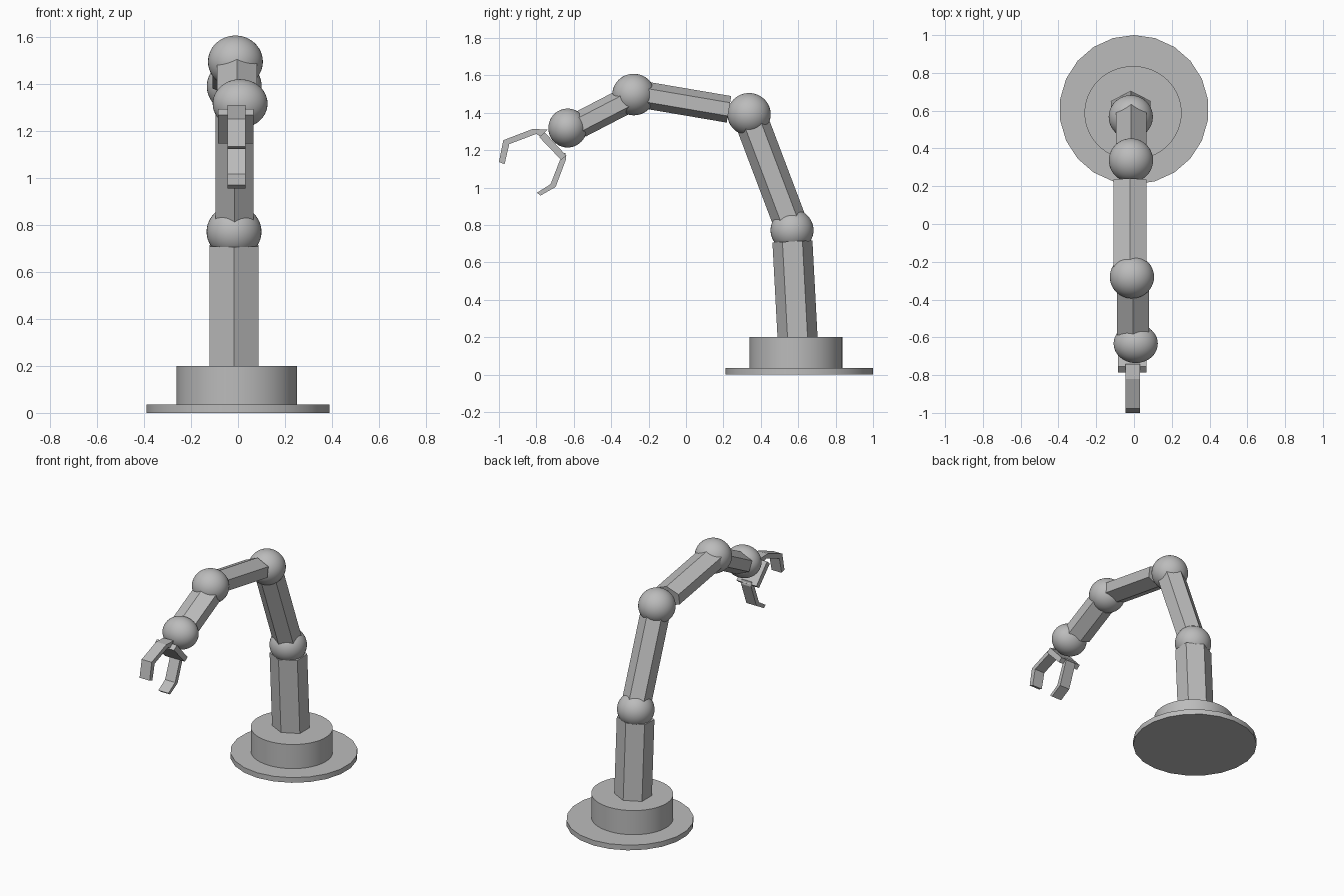
import bpy, bmesh, math
from mathutils import Vector, Matrix

cube = bpy.data.objects.get("Cube")
if cube:
    bpy.data.objects.remove(cube, do_unlink=True)

grey = bpy.data.materials.new("plain_grey")
grey.use_nodes = True
grey.diffuse_color = (0.5, 0.5, 0.5, 1)
grey.node_tree.nodes["Principled BSDF"].inputs["Base Color"].default_value = (0.5, 0.5, 0.5, 1)


def finish(name, bm, smooth=False):
    bmesh.ops.recalc_face_normals(bm, faces=bm.faces)
    mesh = bpy.data.meshes.new(name)
    bm.to_mesh(mesh)
    bm.free()
    mesh.materials.append(grey)
    obj = bpy.data.objects.new(name, mesh)
    bpy.context.collection.objects.link(obj)
    if smooth:
        bpy.ops.object.select_all(action='DESELECT')
        obj.select_set(True)
        bpy.context.view_layer.objects.active = obj
        bpy.ops.object.shade_smooth_by_angle(angle=math.radians(30))
    return obj


def prism(name, start, end, sides, half_x, half_y, turn=0.0, smooth=False):
    """Upright or tilted prism between two points, tilted in the side plane."""
    start, end = Vector(start), Vector(end)
    axis = end - start
    tilt = math.atan2(-axis.y, axis.z)
    bm = bmesh.new()
    bmesh.ops.create_cone(bm, cap_ends=True, segments=sides, radius1=1, radius2=1,
                          depth=axis.length, matrix=Matrix.Rotation(turn, 4, 'Z'))
    place = (Matrix.Translation((start + end) / 2) @ Matrix.Rotation(tilt, 4, 'X')
             @ Matrix.Diagonal((half_x, half_y, 1, 1)))
    bmesh.ops.transform(bm, matrix=place, verts=bm.verts)
    return finish(name, bm, smooth)


def hex_arm(name, start, end, half_x, half_y):
    # One ridge faces the front, so the flats sit on the left and right
    return prism(name, start, end, 6, half_x / math.cos(math.pi / 6), half_y)


def joint(name, centre, radii):
    bm = bmesh.new()
    bmesh.ops.create_uvsphere(bm, u_segments=40, v_segments=24, radius=1)
    bmesh.ops.transform(bm, verts=bm.verts,
                        matrix=Matrix.Translation(centre) @ Matrix.Diagonal((*radii, 1)))
    return finish(name, bm, True)


def strip(name, outer, inner, x0, x1):
    """Bent bar: matching outer and inner side outlines (y, z), extruded along x."""
    bm = bmesh.new()
    rows = [[bm.verts.new((x, y, z)) for x, (y, z) in
             ((x0, o), (x1, o), (x1, i), (x0, i))] for o, i in zip(outer, inner)]
    for a, b in zip(rows, rows[1:]):
        for k in range(4):
            bm.faces.new((a[k], a[(k + 1) % 4], b[(k + 1) % 4], b[k]))
    bm.faces.new(rows[0])
    bm.faces.new(rows[-1])
    return finish(name, bm)


# Base
prism("base_plate", (0, 0.605, 0), (0, 0.605, 0.035), 22, 0.395, 0.395, 0, True)
prism("base_drum", (-0.005, 0.588, 0.03), (-0.005, 0.588, 0.2), 64, 0.257, 0.248, 0, True)

# Arm segments
hex_arm("lower_arm", (-0.017, 0.599, 0.15), (-0.017, 0.569, 0.712), 0.105, 0.107)
hex_arm("upper_arm", (-0.015, 0.55, 0.83), (-0.015, 0.355, 1.345), 0.08, 0.09)
hex_arm("middle_arm", (-0.022, 0.23, 1.418), (-0.022, -0.24, 1.498), 0.087, 0.072)
hex_arm("fore_arm", (-0.005, -0.3, 1.475), (-0.005, -0.57, 1.335), 0.085, 0.071)

# Ball joints
joint("shoulder_joint", (-0.017, 0.567, 0.772), (0.117, 0.115, 0.112))
joint("elbow_joint", (-0.016, 0.337, 1.392), (0.117, 0.116, 0.113))
joint("middle_joint", (-0.011, -0.28, 1.497), (0.117, 0.114, 0.111))
joint("wrist_joint", (0.009, -0.633, 1.318), (0.117, 0.103, 0.104))

# Gripper: wide palm and two narrow bent fingers
strip("palm", [(-0.755, 1.295), (-0.64, 1.17)], [(-0.785, 1.27), (-0.668, 1.148)], -0.085, 0.066)
strip("upper_finger",
      [(-0.74, 1.31), (-0.82, 1.313), (-0.977, 1.253), (-1.0, 1.136)],
      [(-0.775, 1.27), (-0.8, 1.287), (-0.945, 1.232), (-0.97, 1.125)], -0.045, 0.031)
strip("lower_finger",
      [(-0.645, 1.185), (-0.64, 1.155), (-0.697, 1.003), (-0.778, 0.957)],
      [(-0.69, 1.175), (-0.672, 1.152), (-0.724, 1.018), (-0.797, 0.972)], -0.045, 0.031)
